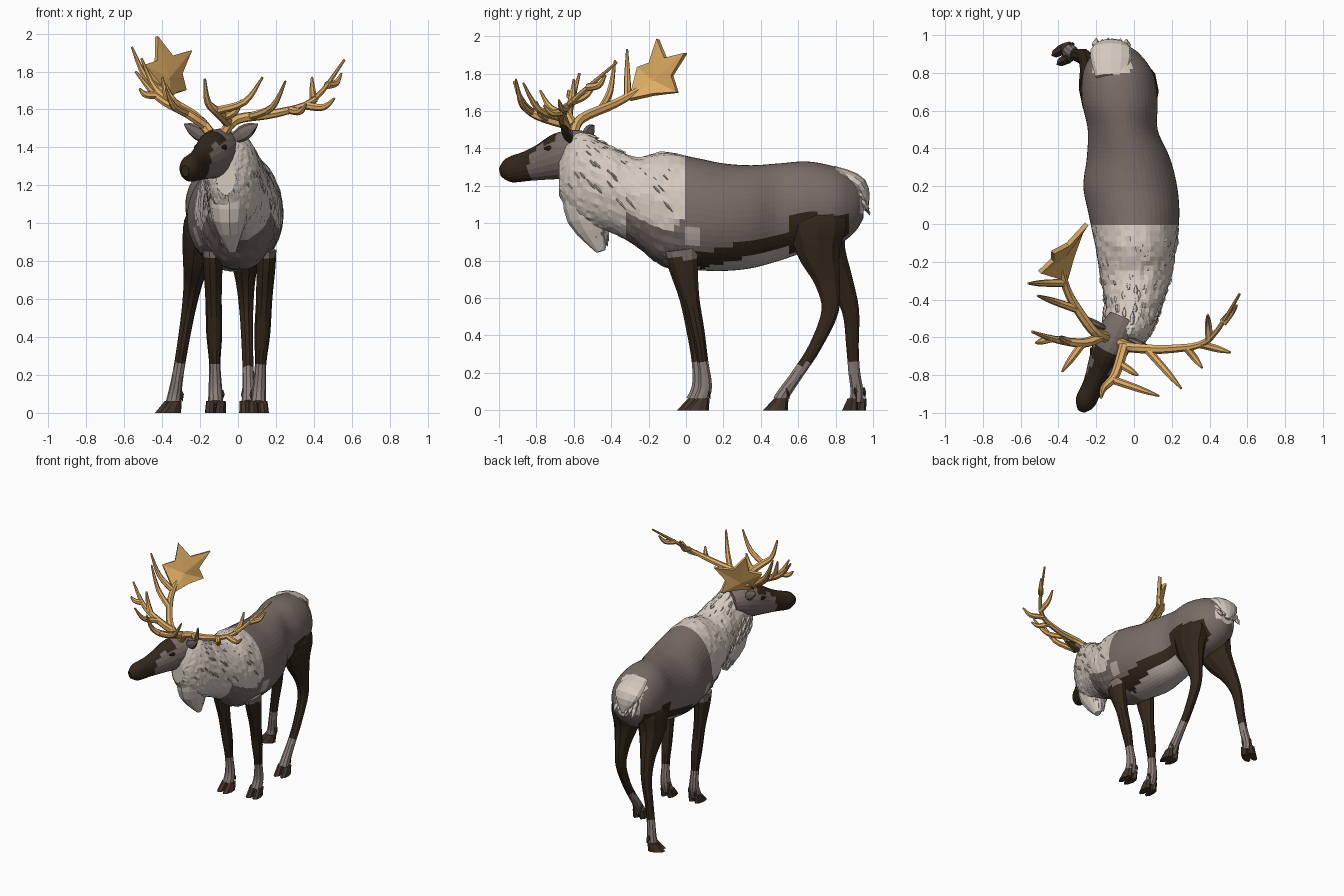
import bpy, bmesh, math, random
from mathutils import Vector as V

if "Cube" in bpy.data.objects:
    bpy.data.objects.remove(bpy.data.objects["Cube"])

random.seed(4)
MATS = []

def mat(name, *rgb):
    m = bpy.data.materials.new(name)
    m.diffuse_color = (*[(c / 255) ** 2.2 for c in rgb], 1)
    m.use_nodes = True
    m.node_tree.nodes["Principled BSDF"].inputs["Base Color"].default_value = m.diffuse_color
    MATS.append(m)
    return len(MATS) - 1

COAT = mat("grey_brown_coat", 120, 108, 103)
CREAM = mat("cream_mane", 212, 200, 190)
DARK = mat("dark_brown_leg", 54, 43, 33)
BELLY = mat("pale_belly", 182, 171, 164)
SOCK = mat("grey_sock", 138, 126, 120)
HOOF = mat("hoof_brown", 70, 56, 48)
HORN = mat("golden_antler", 222, 172, 100)
X, Z = V((1, 0, 0)), V((0, 0, 1))

def finish(name, bm, rule):
    """Make an object; rule is a material index or f(centre, normal)."""
    bmesh.ops.recalc_face_normals(bm, faces=bm.faces)
    bm.normal_update()
    for f in bm.faces:
        f.material_index = rule(f.calc_center_median(), f.normal) if callable(rule) else rule
    me = bpy.data.meshes.new(name)
    bm.to_mesh(me)
    bm.free()
    for m in MATS:
        me.materials.append(m)
    ob = bpy.data.objects.new(name, me)
    bpy.context.collection.objects.link(ob)
    return ob

def smooth(rows, sub):
    """Catmull-Rom resampling of rows of numbers."""
    out = []
    for i in range(len(rows) - 1):
        a, b, c, d = rows[max(i - 1, 0)], rows[i], rows[i + 1], rows[min(i + 2, len(rows) - 1)]
        for k in range(sub):
            t = k / sub
            out.append([q + ((r - p) * t + (2 * p - 5 * q + 4 * r - s) * t * t
                        + (3 * q - p - 3 * r + s) * t ** 3) / 2 for p, q, r, s in zip(a, b, c, d)])
    return out + [list(rows[-1])]

def loft(bm, rows, side, axis=None, n=10, sub=1):
    """Skin elliptical rings (x, y, z, half width, half height)."""
    rows = smooth(rows, sub)
    pts = [V(r[:3]) for r in rows]
    rings = []
    for i, r in enumerate(rows):
        t = (axis or pts[min(i + 1, len(pts) - 1)] - pts[max(i - 1, 0)]).normalized()
        s = (side - t * side.dot(t)).normalized()
        u = t.cross(s)
        rings.append([bm.verts.new(pts[i] + s * r[3] * math.cos(a) + u * r[4] * math.sin(a))
                      for a in (2 * math.pi * k / n for k in range(n))])
    for a, b in zip(rings, rings[1:]):
        for k in range(n):
            bm.faces.new((a[k], a[(k + 1) % n], b[(k + 1) % n], b[k]))
    bm.faces.new(rings[0])
    bm.faces.new(rings[-1])

def tuft(bm, base, drop, r):
    """Small pointed lock of hair."""
    rows = [(*(base + drop * t), r * w, r * w * .6) for t, w in ((0, .6), (.4, 1), (1, .1))]
    loft(bm, rows, drop.cross(V((.1, 1, .2))), n=5)

def branch(bm, pts, r, end):
    d = V(pts[-1]) - V(pts[0])
    rows = []
    for i, p in enumerate(pts):
        w = r + (end - r) * (i / (len(pts) - 1)) ** 2
        rows.append((*p, w, w))
    loft(bm, rows, d.cross(V((.3, .2, 1))), n=7, sub=4)

def beam(bm, pts, tines, end=.007):
    """Antler beam with upward-curling tines given as (fraction along beam, tip)."""
    branch(bm, pts, .028, end)
    line = smooth(pts, 8)
    for t, *tip in tines:
        a, tip = V(line[round(t * (len(line) - 1))]), V(tip)
        mid = a.lerp(tip, .62) - Z * .2 * (tip - a).length
        branch(bm, [a, mid, tip], .022, .006)

# Body and neck: y, centre x, bottom z, top z, half width
BODY = [(.95, -.1, 1.03, 1.17, .06), (.9, -.095, .95, 1.24, .125), (.8, -.085, .88, 1.3, .185),
        (.65, -.075, .85, 1.33, .2), (.5, -.06, .8, 1.32, .185), (.35, -.03, .76, 1.31, .22),
        (.2, -.02, .745, 1.32, .248), (.05, 0, .75, 1.35, .24), (-.12, .01, .77, 1.38, .215),
        (-.27, .01, .88, 1.355, .19), (-.42, 0, .96, 1.42, .152), (-.55, -.025, 1, 1.485, .132),
        (-.63, -.05, 1.07, 1.44, .105), (-.68, -.065, 1.15, 1.34, .05)]

def body_colour(c, n):
    y, z = c.y, c.z
    flank = abs(c.x + .1 * max(0, min(1, y / .7))) > .08
    if y < 0:    # mane edge curves round the shoulder
        edge = max(1.05 + y, .9 - y / 2) if y > -.1 else .9 - y / 2
        return CREAM if z > edge or y < -.33 else COAT
    if y > .8 and z > 1.05 and abs(c.x + .115) < .1:
        return CREAM
    if .56 < y < .87 and z < 1.05 and flank:
        return DARK
    stripe = .78 + y / 4
    if .06 < y < .56 and abs(z - stripe) < .042 and flank:
        return DARK
    if y < .07 and abs(z - .92) < .05 and flank:
        return BELLY
    return BELLY if .06 < y < .62 and z < stripe else COAT

bm = bmesh.new()
rows = [(x, y, (b + t) / 2, w, (t - b) / 2) for y, x, b, t, w in BODY]
loft(bm, rows, X, V((0, -1, 0)), 52, 6)
for v in bm.verts:    # ruffled fur on the neck
    if v.co.y < -.03:
        v.co += V((random.uniform(-1, 1), 0, random.uniform(-1, 1))) * .005
finish("body", bm, body_colour)

# Shaggy beard and mane locks
bm = bmesh.new()
loft(bm, [(-.045, -.535, 1.2, .11, .13), (-.045, -.51, 1.03, .095, .125),
          (-.03, -.455, .85, .02, .025)], X, n=12, sub=3)
for i in range(60):
    a, k = random.uniform(0, 2 * math.pi), random.uniform(.3, 1)
    base = V((-.04 + .105 * k * math.cos(a), -.455 - .065 * k + .125 * k * math.sin(a), .84 + .36 * k))
    tuft(bm, base, V((0, .015, -random.uniform(.06, .1))), .026)
neck = [r for r in smooth(rows, 6) if -.64 < r[1] < -.08]
for i in range(110):
    x, y, z, w, h = random.choice(neck)
    a = random.uniform(-.45, math.pi + .45)
    if y > -.3 and math.sin(a) < .1:
        continue
    base = V((x + w * .985 * math.cos(a), y, z + h * .985 * math.sin(a)))
    tuft(bm, base, V((.012 * math.cos(a), .05, -.05 * abs(math.cos(a)) - .01)), .014)
finish("mane_tufts", bm, CREAM)

# Tail tuft
bm = bmesh.new()
loft(bm, [(-.12, .78, 1.28, .085, .03), (-.12, .92, 1.2, .11, .05), (-.11, .96, 1.07, .02, .015)],
     X, n=12, sub=4)
for i in range(18):
    base = V((-.2 + i % 6 * .032, .9 + .015 * (i // 6), 1.21 - .04 * (i // 6)))
    tuft(bm, base, V((0, random.uniform(.04, .06), -random.uniform(.05, .1))), .026)
finish("tail", bm, CREAM)

# Head, turned to one side
FWD, LAT = V((-.42, -.907, 0)), V((.907, -.42, 0))
NAPE = V((-.09, -.58, 1.385))

def head_colour(c, n):
    s = (c - NAPE).dot(FWD)
    return DARK if s > .26 or (s > .1 and n.z > .5) else COAT

bm = bmesh.new()
rows = [(-.09, 0, .08, .09), (0, 0, .1, .115), (.1, -.025, .095, .125), (.2, -.055, .075, .1),
        (.3, -.08, .056, .08), (.4, -.1, .054, .067), (.45, -.11, .022, .03)]
loft(bm, [(*(NAPE + FWD * s + Z * z), w, h) for s, z, w, h in rows], LAT, n=20, sub=4)
finish("head", bm, head_colour)

# Ears and eyes
for s, label in ((1, "left"), (-1, "right")):
    bm = bmesh.new()
    a = NAPE + LAT * s * .075 + Z * .06
    d = LAT * s * .14 + Z * .078
    loft(bm, [(*(a + d * t), w, w * .45) for t, w in ((0, .025), (.35, .042), (.7, .032), (1, .003))],
         V((.3, 0, -1)), n=8, sub=2)
    finish(label + "_ear", bm, lambda c, n: DARK if n.x > .3 and c.x > 0 else COAT)
    bm = bmesh.new()
    p = NAPE + FWD * .13 + LAT * s * .08 + Z * .015
    loft(bm, [(*(p + FWD * t * .03), w, w) for t, w in ((-1, .004), (0, .016), (1, .004))], LAT, n=8)
    finish(label + "_eye", bm, DARK)

# Left antler: low sweeping beam, and a brow branch
bm = bmesh.new()
beam(bm, [(-.07, -.63, 1.48), (0, -.655, 1.55), (.2, -.66, 1.58), (.4, -.61, 1.65), (.56, -.37, 1.86)],
     [(.7, .51, -.68, 1.66), (.6, .36, -.76, 1.63), (.75, .39, -.48, 1.77), (.85, .545, -.43, 1.79),
      (.35, .25, -.87, 1.75)])
beam(bm, [(-.05, -.64, 1.53), (-.1, -.8, 1.58), (-.16, -.87, 1.64), (-.175, -.92, 1.76)],
     [(.4, .13, -.91, 1.77), (.2, .02, -.8, 1.65)])
finish("left_antler", bm, HORN)

# Right antler: rising beam, brow branch and broad palm
bm = bmesh.new()
beam(bm, [(-.15, -.6, 1.48), (-.22, -.56, 1.56), (-.34, -.38, 1.64), (-.39, -.22, 1.73)],
     [(.55, -.51, -.38, 1.87), (.8, -.56, -.315, 1.93)], .018)
beam(bm, [(-.18, -.6, 1.52), (-.27, -.63, 1.58), (-.42, -.61, 1.66), (-.54, -.57, 1.8)],
     [(.7, -.52, -.63, 1.71), (.35, -.38, -.78, 1.71), (.5, -.4, -.6, 1.77)])
finish("right_antler", bm, HORN)

bm = bmesh.new()
mid, root = V((-.37, -.17, 1.76)), V((-.36, -.3, 1.66))
tips = [V(p) for p in ((-.5, -.255, 1.83), (-.43, -.15, 1.985), (-.25, 0, 1.91), (-.28, -.045, 1.7))]
rim = [bm.verts.new(root)]
for a, b in zip(tips, tips[1:] + [root]):
    pull = .1 if b is root else .35
    rim += [bm.verts.new(a), bm.verts.new(a.lerp(b, .5).lerp(mid, pull))]
hub = bm.verts.new(mid)
for a, b in zip(rim, rim[1:] + rim[:1]):
    bm.faces.new((a, b, hub))
mod = finish("right_antler_palm", bm, HORN).modifiers.new("thickness", 'SOLIDIFY')
mod.thickness, mod.offset = .024, 0

def leg(name, rows, x_top, x_foot, toe, dark_top):
    """Rows of (y, z, half width, half depth) plus a cloven hoof pointing along toe."""
    bm = bmesh.new()
    loft(bm, [(x_foot + (x_top - x_foot) * z, y, z, w, d) for y, z, w, d in rows], X, sub=4)
    finish(name + "_leg", bm, lambda c, n: SOCK if c.z < .25 else DARK if c.z < dark_top else COAT)
    f = V((*toe, 0)).normalized()
    s = Z.cross(f)
    p = V((x_foot, rows[-1][0], 0))
    bm = bmesh.new()
    for k in (-1, 1):
        c = p + s * k * .027
        loft(bm, [(*(c + f * (.022 - z * .5) + Z * z), .029 - z * .07, .064 - z * .45)
                  for z in (.064, .035, 0)], s, Z, 8)
        tuft(bm, c - f * .035 + Z * .12, f * -.015 - Z * .06, .016)
    finish(name + "_hoof", bm, HOOF)

# Front legs share one profile; the feet are slightly staggered
FRONT = [(-.03, .86, .05, .09), (-.02, .77, .05, .078), (.01, .6, .043, .048), (.04, .42, .042, .038),
         (.06, .26, .03, .031), (.068, .13, .036, .038), (.04, .05, .04, .042)]
leg("right_front", FRONT, -.137, -.117, (-.1, -1), .81)
leg("left_front", [(y + .04 * (1 - z), z, w, d) for y, z, w, d in FRONT], .16, .105, (.1, -1), .81)

# Back legs share thickness; one strides forward, one trails behind
THICK = [(1.09, .06, .1), (1, .1, .165), (.85, .083, .122), (.69, .051, .072), (.53, .036, .048),
         (.34, .03, .035), (.2, .03, .033), (.1, .036, .036), (.05, .04, .04)]
for name, ys, x_top, x_foot, toe in (
        ("left_back", (.69, .7, .71, .755, .77, .69, .6, .53, .5), .03, .06, (.1, -1)),
        ("right_back", (.69, .7, .74, .825, .88, .89, .9, .915, .91), -.185, -.35, (-.85, -.5))):
    leg(name, [(y, *t) for y, t in zip(ys, THICK)], x_top, x_foot, toe, 1.05)
